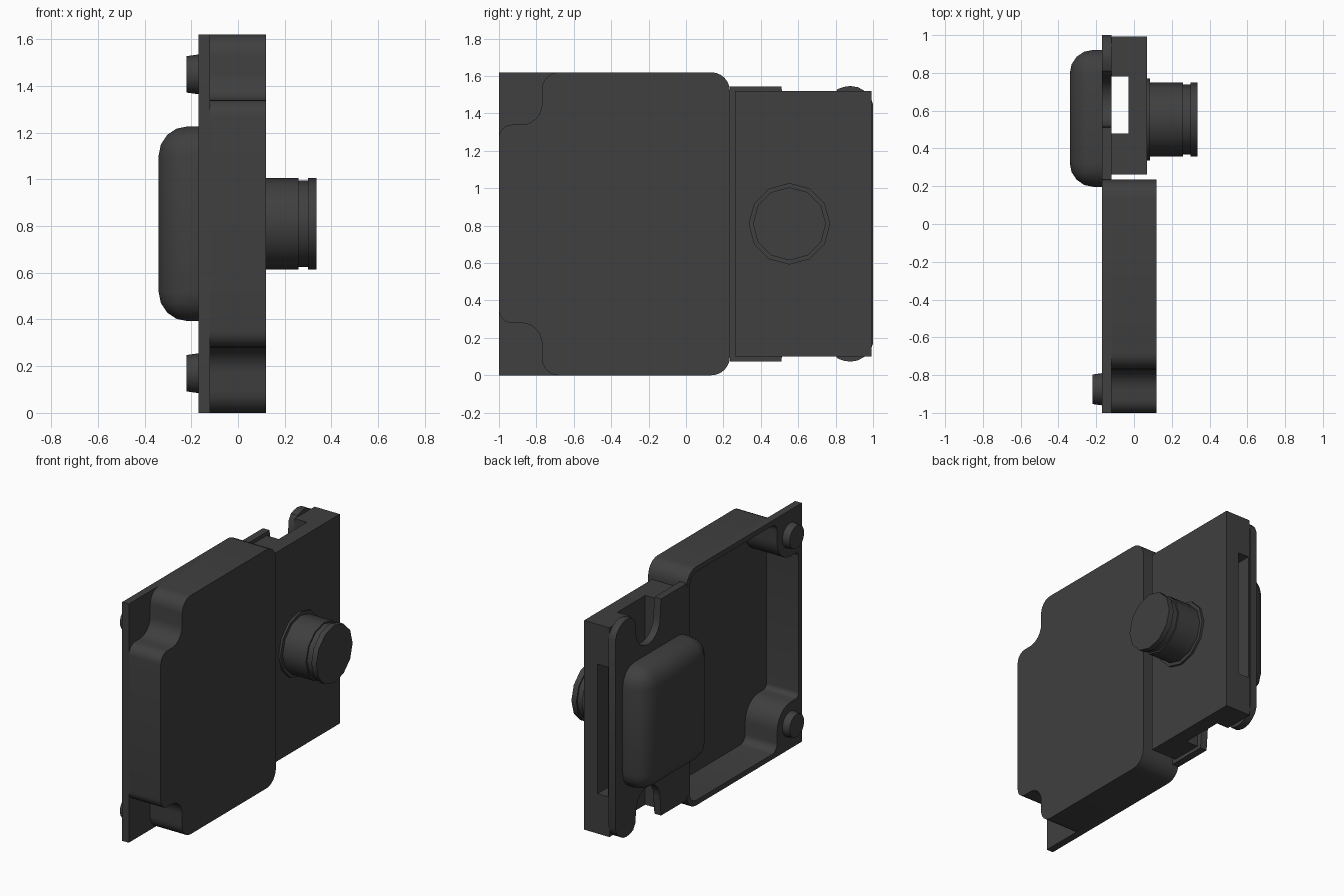
import bpy, bmesh
from math import sin, cos, pi, radians
from mathutils import Vector

if "Cube" in bpy.data.objects:
    bpy.data.objects.remove(bpy.data.objects["Cube"])

MID = 0.81  # the model is mirrored about this height
dark = bpy.data.materials.new("dark_grey")
dark.diffuse_color = (0.05, 0.05, 0.05, 1)
dark.use_nodes = True
dark.node_tree.nodes["Principled BSDF"].inputs["Base Color"].default_value = dark.diffuse_color


def finish(bm, name):
    bmesh.ops.recalc_face_normals(bm, faces=bm.faces)
    me = bpy.data.meshes.new(name)
    bm.to_mesh(me)
    bm.free()
    ob = bpy.data.objects.new(name, me)
    me.materials.append(dark)
    bpy.context.collection.objects.link(ob)
    return ob


def prism(name, pts, a, b, axis="x"):
    """Extrude a profile: (y, z) along x, or (x, y) along z."""
    bm = bmesh.new()
    place = (lambda p, d: (d, *p)) if axis == "x" else (lambda p, d: (*p, d))
    face = bm.faces.new([bm.verts.new(place(p, a)) for p in pts])
    new = bmesh.ops.extrude_face_region(bm, geom=[face])["geom"]
    bmesh.ops.translate(bm, vec=Vector(place((0, 0), b - a)),
                        verts=[v for v in new if isinstance(v, bmesh.types.BMVert)])
    return finish(bm, name)


def lathe(name, profile, y, z, sides):
    """Spin an (x, radius) profile about an axis parallel to x."""
    bm = bmesh.new()
    rings = [[bm.verts.new((x, y + r * cos(2 * pi * i / sides), z + r * sin(2 * pi * i / sides)))
              for i in range(sides)] for x, r in profile]
    for p, q in zip(rings, rings[1:]):
        for i in range(sides):
            j = (i + 1) % sides
            bm.faces.new((p[i], p[j], q[j], q[i]))
    bm.faces.new(rings[0])
    bm.faces.new(rings[-1])
    return finish(bm, name)


def arc(cy, cz, r, a0, a1, n=6):
    return [(cy + r * cos(radians(a0 + (a1 - a0) * i / n)),
             cz + r * sin(radians(a0 + (a1 - a0) * i / n))) for i in range(n + 1)]


def mirrored(half):
    return half + [(y, 2 * MID - z) for y, z in reversed(half)]


def rect(a0, b0, a1, b1):
    return [(a0, b0), (a1, b0), (a1, b1), (a0, b1)]


def cut(ob, cutter):
    m = ob.modifiers.new("cut", "BOOLEAN")
    m.operation, m.object, m.solver = "DIFFERENCE", cutter, "EXACT"
    bpy.context.view_layer.objects.active = ob
    bpy.ops.object.modifier_apply(modifier=m.name)


def smooth(ob, angle=35):
    bpy.ops.object.select_all(action="DESELECT")
    ob.select_set(True)
    bpy.context.view_layer.objects.active = ob
    bpy.ops.object.shade_smooth_by_angle(angle=radians(angle))


def housing_outline(t):
    """Notched housing outline, inset by t."""
    return mirrored(arc(0.135, 1.52, 0.1 - t, 0, 90)
                    + arc(-0.68, 1.53, 0.09 - t, 90, 180)
                    + arc(-0.88, 1.45, 0.11 + t, 0, -90)
                    + arc(-0.93, 1.27, 0.07 - t, 90, 180))


# Hollow housing with notched corners, and its square-cornered flange
housing = prism("housing", housing_outline(0), -0.12, 0.12)
flange = prism("housing_flange",
               mirrored(arc(0.135, 1.52, 0.1, 0, 90) + [(-1, 1.62)]), -0.17, -0.12)
hollow = prism("hollow_cutter", housing_outline(0.035), -0.3, 0.07)
for ob in (housing, flange):
    cut(ob, hollow)
    smooth(ob)
bpy.data.objects.remove(hollow)

# Locating pegs on the flange corners
for side, z in (("lower", 0.17), ("upper", 2 * MID - 0.17)):
    smooth(lathe(f"{side}_peg", [(-0.16, 0.085), (-0.17, 0.085), (-0.22, 0.078)], -0.875, z, 16))

# Thin mounting plate with a U notch and rounded ear at each end
plate = prism("mounting_plate", mirrored(
    [(0.235, 1.545), (0.51, 1.545), (0.515, 1.5)]
    + arc(0.65, 1.42, 0.13, 180, 360, 10)
    + [(0.785, 1.49), (0.81, 1.53), (0.845, 1.542), (0.88, 1.547), (0.92, 1.54),
       (0.955, 1.52), (0.985, 1.49), (1.0, 1.45)]), -0.17, -0.12)
smooth(plate)

# Rear block: channel section with a slot in the end face
block = prism("rear_block", [(0.07, 0.262), (0.07, 0.993), (-0.12, 0.993), (-0.12, 0.78),
                             (-0.03, 0.78), (-0.03, 0.48), (-0.12, 0.48), (-0.12, 0.262)],
              0.1, 1.52, "z")
slot = prism("slot_cutter", rect(-0.11, 0.7, -0.03, 1.1), 0.37, 1.25, "z")
cut(block, slot)
bpy.data.objects.remove(slot)

# Rounded pad on the inner side
pad = prism("rounded_pad", rect(0.197, 0.393, 0.922, 1.227), -0.34, -0.165)
bm = bmesh.new()
bm.from_mesh(pad.data)
edges = [e for e in bm.edges if not all(v.co.x > -0.2 for v in e.verts)]
bmesh.ops.bevel(bm, geom=edges, offset=0.125, segments=4, profile=0.5, affect="EDGES")
bm.to_mesh(pad.data)
bm.free()
smooth(pad, 40)

# Stepped knob on the outer side
smooth(lathe("round_knob", [(0.06, 0.218), (0.085, 0.218), (0.085, 0.195), (0.26, 0.195),
                            (0.26, 0.185), (0.3, 0.185), (0.3, 0.195), (0.337, 0.195)],
             0.553, MID, 12))
